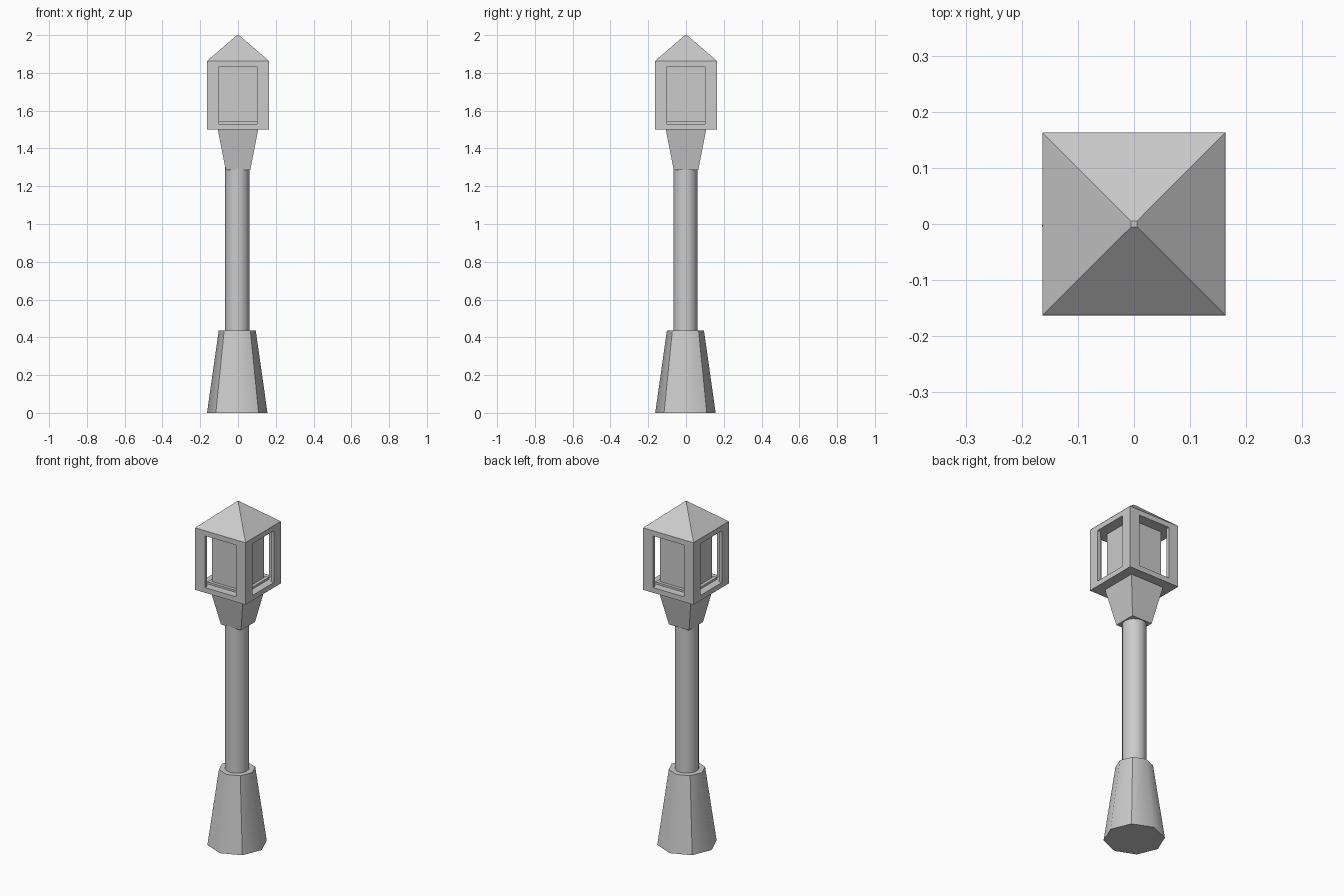
import bpy, bmesh, math

if "Cube" in bpy.data.objects:
    bpy.data.objects.remove(bpy.data.objects["Cube"])

PX, PY = -0.004, -0.003   # slight offset of pole and base
HALF = 0.163              # lantern half width
WALL = 0.02


def finish(name, bm):
    bmesh.ops.recalc_face_normals(bm, faces=bm.faces[:])
    mesh = bpy.data.meshes.new(name)
    bm.to_mesh(mesh)
    bm.free()
    obj = bpy.data.objects.new(name, mesh)
    bpy.context.collection.objects.link(obj)
    return obj


def loft(name, sides, rings, turn=0.0, centre=(0, 0)):
    """Stack of regular polygons given as (corner radius, z), capped."""
    bm = bmesh.new()
    loops = []
    for r, z in rings:
        angles = [turn + 2 * math.pi * i / sides for i in range(sides)]
        loops.append([bm.verts.new((centre[0] + r * math.cos(a),
                                    centre[1] + r * math.sin(a), z)) for a in angles])
    for lo, hi in zip(loops, loops[1:]):
        for i in range(sides):
            j = (i + 1) % sides
            bm.faces.new((lo[i], lo[j], hi[j], hi[i]))
    bm.faces.new(loops[0][::-1])
    bm.faces.new(loops[-1])
    return finish(name, bm)


def square(name, rings):
    """Square loft given as (half width, z)."""
    return loft(name, 4, [(h * math.sqrt(2), z) for h, z in rings], math.pi / 4)


def prism(name, profile, z0, z1):
    bm = bmesh.new()
    face = bm.faces.new([bm.verts.new((x, y, z0)) for x, y in profile])
    out = bmesh.ops.extrude_face_region(bm, geom=[face])["geom"]
    verts = [g for g in out if isinstance(g, bmesh.types.BMVert)]
    bmesh.ops.translate(bm, verts=verts, vec=(0, 0, z1 - z0))
    if not any(face == f for f in bm.faces):
        bm.faces.new([v for v in bm.verts if abs(v.co.z - z0) < 1e-6])
    return finish(name, bm)


# eight-sided foot: softly shaded across each side, crisp on the diagonals
foot = loft("foot", 8, [(0.16, 0), (0.098, 0.437)], centre=(PX, PY))
for p in foot.data.polygons:
    p.use_smooth = len(p.vertices) == 4
for e in foot.data.edges:
    a, b = (foot.data.vertices[i].co for i in e.vertices)
    if abs(a.z - b.z) < 0.01:
        e.use_edge_sharp = True
    else:
        e.use_edge_sharp = abs(abs(a.x - PX) - abs(a.y - PY)) < 0.01

# round pole
pole = loft("pole", 16, [(0.064, 0.40), (0.064, 1.32)], centre=(PX, PY))
bpy.context.view_layer.objects.active = pole
pole.select_set(True)
bpy.ops.object.shade_smooth_by_angle(angle=math.radians(40))
pole.select_set(False)

# flared neck under the lantern
square("neck", [(0.065, 1.286), (0.107, 1.50)])

# lantern housing: floor, ceiling and four thin corner posts
square("lantern_floor", [(HALF, 1.50), (HALF, 1.53)])
square("lantern_ceiling", [(HALF, 1.833), (HALF, 1.863)])
o, i, w = HALF, HALF - WALL, 0.10
angle_profile = [(o, o), (w, o), (w, i), (i, i), (i, w), (o, w)]
for k in range(4):
    post = prism(f"corner_post_{k + 1}", angle_profile, 1.53, 1.833)
    post.rotation_euler.z = k * math.pi / 2

# light core on its base plate
square("core_base", [(0.118, 1.53), (0.118, 1.542)])
square("light_core", [(0.10, 1.542), (0.10, 1.833)])

# pyramid roof with a thin bevelled eave
square("roof", [(HALF, 1.863), (0.16, 1.867), (0.005, 2.0)])
